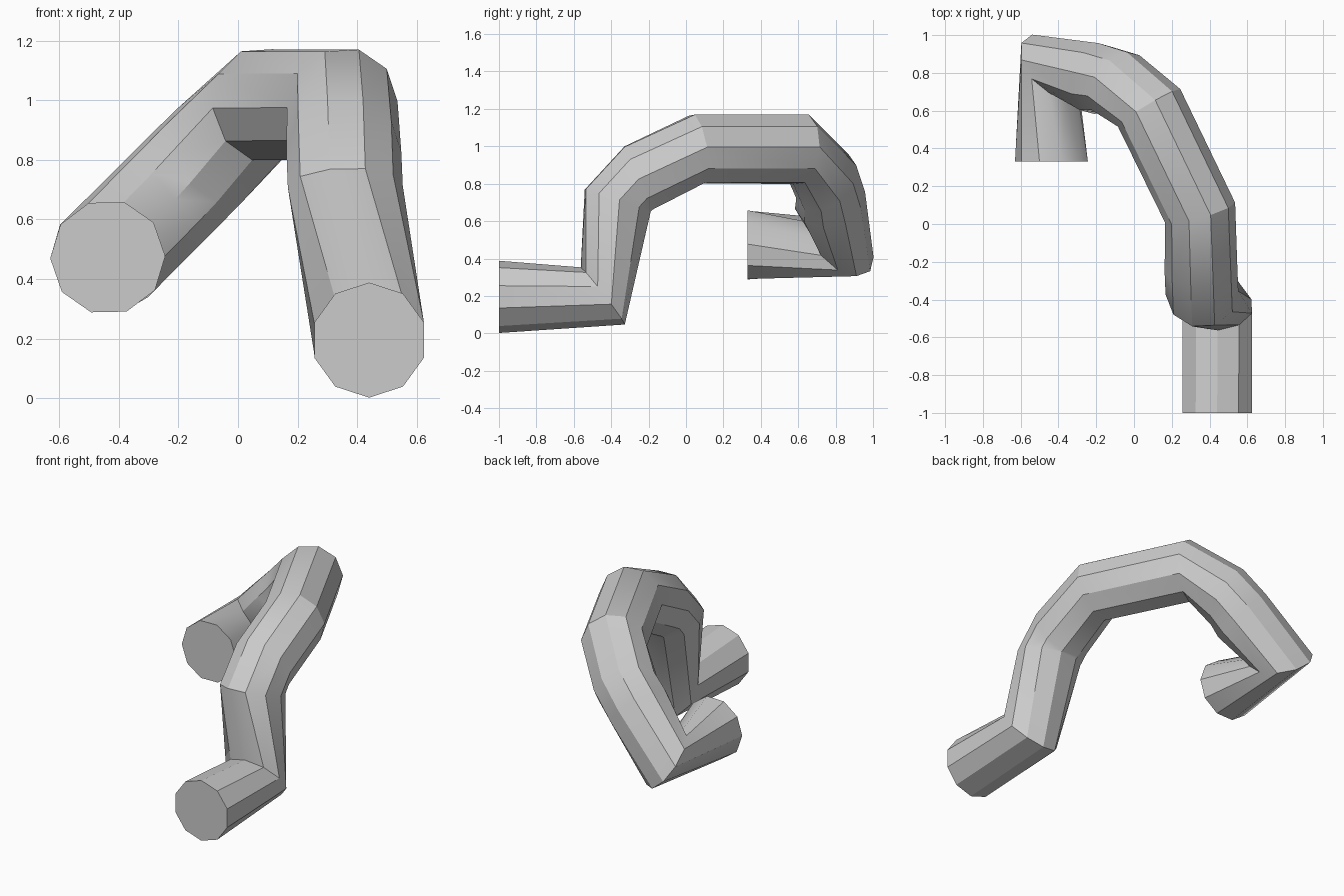
import bpy, bmesh, math
from mathutils import Vector

cube = bpy.data.objects.get("Cube")
if cube:
    bpy.data.objects.remove(cube, do_unlink=True)

SIDES = 10
RADIUS = 0.193

# Stations along the pipe: centre, ring axis, extra twist in degrees
STATIONS = [
    ((0.44, -1.00, 0.195), (0, 1, 0), 0),
    ((0.44, -0.445, 0.20), (-0.05, 0.79, 0.61), 0),
    ((0.36, -0.365, 0.71), (-0.03, 0.32, 0.94), 18),
    ((0.355, -0.255, 0.83), (0, 0.92, 0.40), 0),
    ((0.35, 0.06, 0.985), (-0.28, 0.95, 0.15), 0),
    ((0.08, 0.615, 0.985), (-0.51, 0.855, -0.10), 0),
    ((-0.10, 0.75, 0.81), (-0.64, 0.54, -0.54), 0),
    ((-0.20, 0.77, 0.71), (-0.72, 0.20, -0.66), 0),
    ((-0.45, 0.84, 0.46), (-0.63, -0.55, -0.63), 0),
    ((-0.437, 0.33, 0.473), (0, -1, 0), 0),
]

# Pipe: rings carried along the path without rolling, then bridged
bm = bmesh.new()
rings = []
axis, up = Vector((0, 1, 0)), Vector((0, 0, 1))
for centre, direction, twist in STATIONS:
    new_axis = Vector(direction).normalized()
    up.rotate(axis.rotation_difference(new_axis))
    axis = new_axis
    side = axis.cross(up).normalized()
    turn = math.radians(twist)
    up = (up * math.cos(turn) + side * -math.sin(turn)).normalized()
    side = axis.cross(up)
    ring = []
    for i in range(SIDES):
        a = math.tau * i / SIDES
        ring.append(bm.verts.new(Vector(centre) + RADIUS * (up * math.cos(a) + side * math.sin(a))))
    rings.append(ring)

for first, second in zip(rings, rings[1:]):
    for i in range(SIDES):
        j = (i + 1) % SIDES
        bm.faces.new((first[i], first[j], second[j], second[i]))

# Flat end caps
bm.faces.new(rings[0])
bm.faces.new(rings[-1])
bmesh.ops.recalc_face_normals(bm, faces=bm.faces)

mesh = bpy.data.meshes.new("bent_pipe")
bm.to_mesh(mesh)
bm.free()
pipe = bpy.data.objects.new("bent_pipe", mesh)
bpy.context.collection.objects.link(pipe)

# Plain grey material
grey = bpy.data.materials.new("light_grey")
grey.use_nodes = True
colour = (0.6, 0.6, 0.6, 1)
grey.diffuse_color = colour
grey.node_tree.nodes["Principled BSDF"].inputs["Base Color"].default_value = colour
mesh.materials.append(grey)

bpy.ops.object.select_all(action="DESELECT")
pipe.select_set(True)
bpy.context.view_layer.objects.active = pipe
bpy.ops.object.shade_smooth_by_angle(angle=math.radians(30))
